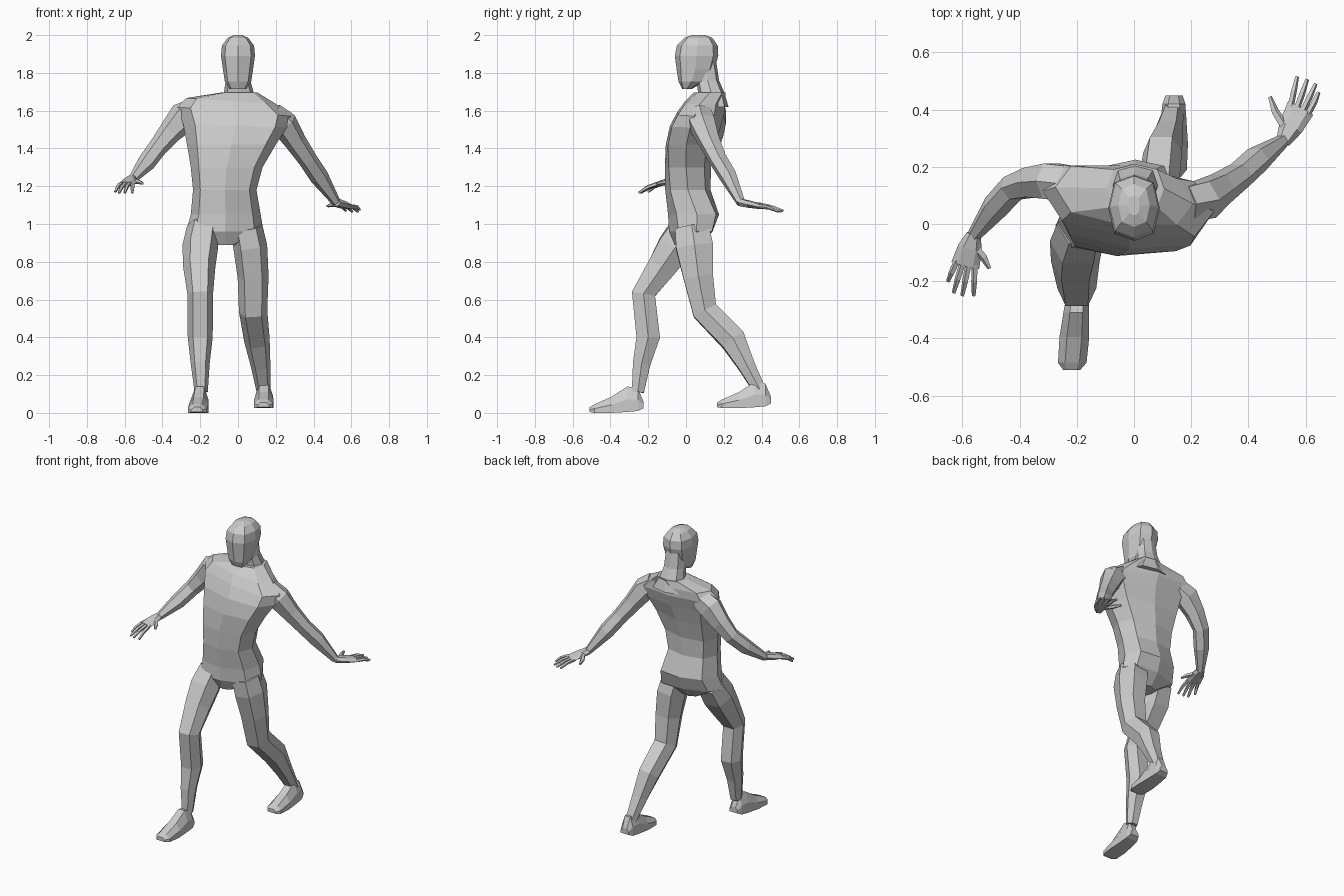
import bpy, bmesh
from math import sin, cos, pi, copysign
from mathutils import Vector

if "Cube" in bpy.data.objects:
    bpy.data.objects.remove(bpy.data.objects["Cube"])

clay = bpy.data.materials.new("clay_grey")
clay.use_nodes = True
clay.diffuse_color = (0.6, 0.6, 0.6, 1)
clay.node_tree.nodes["Principled BSDF"].inputs["Base Color"].default_value = (0.6, 0.6, 0.6, 1)


def skin(name, rings):
    """Join equal rings of points into a closed, flat-shaded tube."""
    bm = bmesh.new()
    loops = [[bm.verts.new(p) for p in ring] for ring in rings]
    for a, b in zip(loops, loops[1:]):
        for i in range(len(a)):
            j = (i + 1) % len(a)
            bm.faces.new((a[i], a[j], b[j], b[i]))
    bm.faces.new(loops[0][::-1])
    bm.faces.new(loops[-1])
    bmesh.ops.recalc_face_normals(bm, faces=bm.faces)
    mesh = bpy.data.meshes.new(name)
    bm.to_mesh(mesh)
    bm.free()
    mesh.materials.append(clay)
    obj = bpy.data.objects.new(name, mesh)
    bpy.context.collection.objects.link(obj)
    return obj


def oval(n, power):
    """Unit cross-section; a lower power makes it boxier."""
    for i in range(n):
        c, s = cos(2 * pi * i / n), sin(2 * pi * i / n)
        yield copysign(abs(c) ** power, c), copysign(abs(s) ** power, s)


def stack(name, levels, n=8, power=0.75):
    """Level rings: x, y, z, half width, half depth, twist, roll."""
    rings = []
    for x, y, z, rx, ry, twist, roll in levels:
        rings.append([(x + rx * c, y + ry * s + rx * c * twist, z + rx * c * roll)
                      for c, s in oval(n, power)])
    return skin(name, rings)


def limb(name, path, n=6, ref=(0, 1, 0), power=0.9):
    """Rings square to a path of: x, y, z, half width, half depth."""
    pts = [Vector(p[:3]) for p in path]
    rings = []
    for i, p in enumerate(path):
        t = (pts[min(i + 1, len(pts) - 1)] - pts[max(i - 1, 0)]).normalized()
        u = t.cross(Vector(ref)).normalized()
        v = u.cross(t)
        rings.append([pts[i] + u * c * p[3] + v * s * p[4] for c, s in oval(n, power)])
    return skin(name, rings)


def foot(name, x, heel, ground, sway):
    """Wedge foot: distance from heel, half width, underside, top."""
    rings = []
    for d, w, low, high in ((0, .03, .025, .06), (.03, .04, .01, .13), (.085, .045, .005, .14),
                            (.17, .052, 0, .085), (.26, .05, 0, .045), (.285, .03, .005, .03)):
        cx, y = x + sway * d, heel - d
        rings.append([(cx - w, y, ground + low), (cx + w, y, ground + low),
                      (cx + w, y, ground + (low + high) / 2), (cx + w * .5, y, ground + high),
                      (cx - w * .5, y, ground + high), (cx - w, y, ground + (low + high) / 2)])
    return skin(name, rings)


def hand(side, wrist, knuckles, tips, thumb):
    """Flat palm, four fingers spread along the knuckle line, and a thumb."""
    wrist = Vector(wrist)
    a, b = (Vector(k) for k in knuckles)
    mid, up = (a + b) / 2, (0, 0, 1)
    limb(side + "_palm", [(*wrist, .025, .022), (*wrist.lerp(mid, .45), .043, .02),
                          (*mid, .05, .013)], ref=up)
    for i, tip in enumerate(tips):
        base = a.lerp(b, (i + .5) / 4)
        tip = Vector(tip)
        bend = base.lerp(tip, .5) + Vector((0, 0, .007))
        limb(f"{side}_finger_{i + 1}", [(*base.lerp(wrist, .1), .012, .011), (*bend, .011, .01),
                                        (*tip, .007, .006)], n=5, ref=up)
    root, tip = wrist.lerp(mid, .3), Vector(thumb)
    joint = root.lerp(tip, .55) + (tip - mid) * .1
    limb(side + "_thumb", [(*root, .018, .015), (*joint, .014, .012), (*tip, .007, .007)],
         n=5, ref=up)


# Torso, from crotch to the base of the neck
stack("torso", [
    (-.07, .01, .89, .06, .07, .1, 0),
    (-.07, .025, .96, .205, .115, .15, 0),
    (-.065, .04, 1.05, .185, .135, .1, 0),
    (-.07, .01, 1.18, .168, .12, 0, 0),
    (-.06, .01, 1.3, .19, .122, -.05, 0),
    (-.035, .025, 1.42, .235, .132, -.1, 0),
    (-.015, .05, 1.52, .275, .135, -.1, -.03),
    (-.02, .08, 1.595, .3, .125, -.12, -.08),
    (-.035, .1, 1.65, .24, .105, -.12, -.07),
    (.005, .125, 1.695, .1, .085, 0, 0)])

# Neck and head
stack("neck", [
    (.005, .13, 1.62, .13, .095, 0, 0),
    (.005, .135, 1.69, .08, .07, 0, 0),
    (0, .115, 1.76, .065, .06, 0, 0),
    (0, .1, 1.86, .06, .06, 0, 0)])
stack("head", [
    (0, .005, 1.715, .045, .025, 0, 0),
    (0, .03, 1.755, .07, .07, 0, 0),
    (0, .05, 1.82, .08, .1, 0, 0),
    (0, .056, 1.89, .09, .115, 0, 0),
    (0, .06, 1.945, .085, .108, 0, 0),
    (0, .065, 1.985, .055, .075, 0, 0),
    (0, .065, 2, .02, .035, 0, 0)])

# Arms
limb("right_arm", [
    (-.22, .14, 1.6, .07, .07), (-.29, .15, 1.565, .082, .07), (-.36, .145, 1.485, .062, .058),
    (-.425, .125, 1.405, .05, .048), (-.485, .06, 1.325, .048, .045), (-.56, -.04, 1.235, .023, .024)])
limb("left_arm", [
    (.18, .07, 1.58, .065, .07), (.245, .085, 1.53, .072, .075), (.305, .125, 1.435, .058, .058),
    (.37, .17, 1.34, .05, .048), (.43, .225, 1.25, .05, .046), (.52, .29, 1.115, .024, .024)])

# Hands
hand("right", (-.56, -.035, 1.24), ((-.635, -.135, 1.21), (-.545, -.155, 1.215)),
     ((-.65, -.2, 1.17), (-.63, -.24, 1.165), (-.6, -.25, 1.165), (-.56, -.25, 1.165)),
     (-.505, -.155, 1.215))
hand("left", (.52, .285, 1.115), ((.535, .415, 1.09), (.63, .395, 1.09)),
     ((.57, .515, 1.07), (.605, .505, 1.065), (.635, .49, 1.065), (.645, .46, 1.075)),
     (.475, .445, 1.095))

# Legs
limb("right_leg", [
    (-.185, 0, .98, .085, .09), (-.2, -.06, .88, .095, .1), (-.205, -.13, .77, .085, .085),
    (-.2, -.225, .63, .068, .07), (-.2, -.2, .4, .066, .07), (-.2, -.235, .26, .05, .052),
    (-.195, -.255, .11, .035, .036)], power=.8)
limb("left_leg", [
    (.045, .03, .98, .085, .1), (.065, .045, .88, .09, .11), (.08, .065, .72, .082, .088),
    (.08, .1, .54, .075, .075), (.1, .25, .385, .068, .075), (.12, .32, .25, .052, .05),
    (.135, .39, .12, .038, .036)], power=.8)

# Feet
foot("right_foot", -.195, -.225, 0, -.08)
foot("left_foot", .14, .45, .025, -.02)
